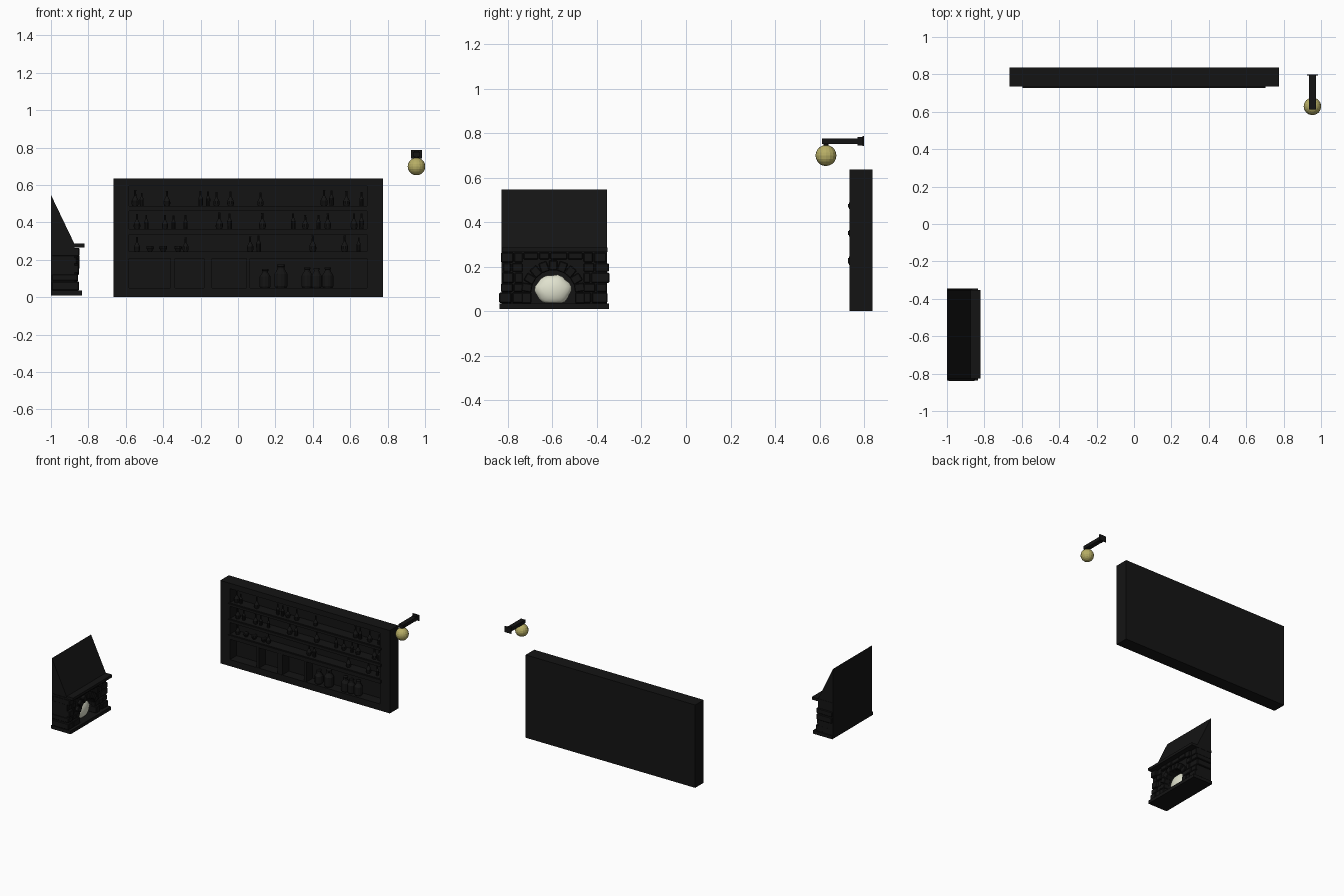
import bpy, bmesh, math, random
from mathutils import Matrix, Vector

if "Cube" in bpy.data.objects:
    bpy.data.objects.remove(bpy.data.objects["Cube"])
random.seed(4)

def mat(name, c):
    m = bpy.data.materials.new(name)
    m.diffuse_color = (*c, 1)
    m.use_nodes = True
    m.node_tree.nodes["Principled BSDF"].inputs["Base Color"].default_value = m.diffuse_color
    return m

BLACK = mat("charcoal", (0.007, 0.007, 0.007))
FIRE = mat("pale_fire", (0.75, 0.76, 0.62))
GLOW = mat("lamp_glass", (0.47, 0.42, 0.13))

def finish(name, bm, m=BLACK, smooth=False):
    bmesh.ops.recalc_face_normals(bm, faces=bm.faces)
    me = bpy.data.meshes.new(name)
    bm.to_mesh(me)
    bm.free()
    me.materials.append(m)
    o = bpy.data.objects.new(name, me)
    bpy.context.collection.objects.link(o)
    if smooth:
        for p in me.polygons:
            p.use_smooth = True
    return o

def add_box(bm, x0, x1, y0, y1, z0, z1, rot=None):
    M = Matrix.Translation(((x0 + x1) / 2, (y0 + y1) / 2, (z0 + z1) / 2))
    if rot:
        M = M @ rot
    M = M @ Matrix.Diagonal((x1 - x0, y1 - y0, z1 - z0, 1))
    bmesh.ops.create_cube(bm, size=1, matrix=M)

def box(name, *d):
    bm = bmesh.new()
    add_box(bm, *d)
    return finish(name, bm)

def prism(name, pts, to3d, vec):
    bm = bmesh.new()
    f = bm.faces.new([bm.verts.new(to3d(*p)) for p in pts])
    r = bmesh.ops.extrude_face_region(bm, geom=[f])
    bmesh.ops.translate(bm, vec=vec, verts=[g for g in r["geom"] if isinstance(g, bmesh.types.BMVert)])
    return finish(name, bm)

def add_lathe(bm, prof, x, y, z, n=10):
    rings = []
    for r, h in prof:
        rings.append([bm.verts.new((x + r * math.cos(2 * math.pi * i / n),
                                    y + r * math.sin(2 * math.pi * i / n), z + h)) for i in range(n)])
    for a, b in zip(rings, rings[1:]):
        for i in range(n):
            bm.faces.new((a[i], a[(i + 1) % n], b[(i + 1) % n], b[i]))
    bm.faces.new(rings[0][::-1])
    bm.faces.new(rings[-1])

# Cabinet carcass
X0, X1, L, R = -0.665, 0.775, -0.583, 0.69
box("cabinet_back", X0, X1, 0.815, 0.838, 0, 0.636)
box("cabinet_side_left", X0, L, 0.735, 0.82, 0, 0.636)
box("cabinet_side_right", R, X1, 0.735, 0.82, 0, 0.636)
box("cabinet_top", L, R, 0.735, 0.82, 0.595, 0.636)
box("cabinet_plinth", L, R, 0.735, 0.82, 0, 0.05)

# Shelves with thin front lips, and lower dividers
shelves = [(0.207, 0.245), (0.335, 0.365), (0.46, 0.487)]
for i, (a, b) in enumerate(shelves):
    box(f"shelf_{i + 1}", L, R, 0.733, 0.82, a, b)
    box(f"shelf_lip_{i + 1}", L - 0.012, R + 0.012, 0.728, 0.737, a + 0.006, b - 0.006)
for i, (a, b) in enumerate([(-0.36, -0.337), (-0.182, -0.139), (0.045, 0.064)]):
    box(f"lower_divider_{i + 1}", a, b, 0.738, 0.82, 0.05, 0.207)

# Bottles standing on the shelves
flask = [(0.014, 0), (0.018, 0.012), (0.017, 0.028), (0.006, 0.05), (0.005, 0.075), (0.007, 0.08)]
slim = [(0.011, 0), (0.012, 0.04), (0.005, 0.055), (0.005, 0.078)]
cup = [(0.012, 0), (0.022, 0.018), (0.02, 0.03)]
rows = {
    0.245: [(-.54, 0), (-.47, 2), (-.40, 2), (-.32, 2), (-.28, 0), (.065, 0), (.11, 1), (.40, 0), (.57, 0), (.645, 1)],
    0.365: [(-.54, 0), (-.49, 1), (-.39, 0), (-.345, 1), (-.28, 1), (-.10, 0), (-.045, 1), (.13, 0), (.295, 1),
            (.36, 0), (.43, 1), (.48, 0), (.62, 0), (.66, 1)],
    0.487: [(-.55, 0), (-.515, 1), (-.38, 0), (-.20, 1), (-.16, 1), (-.115, 0), (-.04, 0), (.12, 0), (.46, 0),
            (.50, 1), (.58, 0), (.66, 1)],
}
bm = bmesh.new()
for z, row in rows.items():
    for x, k in row:
        s = random.uniform(0.9, 1.1)
        add_lathe(bm, [(r * s, h * s) for r, h in (flask, slim, cup)[k]], x, 0.77, z)
finish("small_bottles", bm)

# Large jars in the lower right bay
jar = [(0.85, 0), (1, 0.08), (1, 0.6), (0.55, 0.8), (0.5, 0.9), (0.6, 0.92), (0.6, 1)]
bm = bmesh.new()
for x, r, h in [(.145, .03, .10), (.23, .035, .125), (.37, .03, .11), (.42, .028, .105), (.48, .03, .11)]:
    add_lathe(bm, [(r * a, h * b) for a, b in jar], x, 0.775, 0.05, 12)
finish("large_jars", bm)

# Fireplace body with arched opening
CY, CZ, RI = -0.597, 0.085, 0.1
Y0, Y1 = -0.83, -0.354
arch = [(CY + RI * math.cos(t * math.pi / 10), CZ + RI * math.sin(t * math.pi / 10)) for t in range(11)]
pts = [(Y0, 0.02), (Y0, 0.275), (Y1, 0.275), (Y1, 0.02), (CY + RI, 0.02)] + arch + [(CY - RI, 0.02)]
prism("fireplace_body", pts, lambda y, z: (-0.99, y, z), (0.117, 0, 0))
box("fireplace_back", -1, -0.985, Y0, Y1, 0.01, 0.3)
box("hearth_slab", -1, -0.835, -0.838, -0.346, 0.01, 0.035)
box("mantel_shelf", -1, -0.822, -0.826, -0.352, 0.266, 0.286)
prism("chimney_hood", [(-1, 0.547), (-1, 0.28), (-0.872, 0.28)], lambda x, z: (x, Y0, z), (0, Y1 - Y0, 0))

# Pillar stones wrap round the sides
bm = bmesh.new()
for side in (-1, 1):
    z = 0.035
    for h in (0.05, 0.04, 0.05, 0.042, 0.049):
        out = CY + side * random.uniform(0.232, 0.252) + 0.005
        mid = CY + side * random.uniform(0.165, 0.2)
        inn = CY + side * 0.135
        for a, b, back in ((out, mid, -0.995), (mid, inn, -0.9)):
            a, b = sorted((a, b))
            add_box(bm, back, random.uniform(-0.868, -0.848), a + 0.002, b - 0.002, z + 0.002, z + h - 0.002)
        z += h
# Stones above the arch
y = CY - 0.135
for w in (0.07, 0.05, 0.08, 0.07):
    add_box(bm, -0.9, random.uniform(-0.868, -0.852), y + 0.002, y + w - 0.002, 0.232, 0.264)
    y += w
# Arch ring stones
for i in range(9):
    t = math.pi * (i + 0.5) / 9
    c, r = random.uniform(-0.86, -0.848), RI + 0.02
    y, z = CY + r * math.cos(t), CZ + r * math.sin(t)
    add_box(bm, -0.9, c, y - 0.023, y + 0.023, z - 0.019, z + 0.019, Matrix.Rotation(t, 4, 'X'))
for s in (-1, 1):
    add_box(bm, -0.9, -0.853, CY + s * 0.12 - 0.022, CY + s * 0.12 + 0.022, 0.035, 0.084)
stones = finish("fireplace_stones", bm)
bev = stones.modifiers.new("worn_edges", 'BEVEL')
bev.width, bev.segments = 0.004, 1

# Fire, a lumpy blob with pointed tongues
bm = bmesh.new()
bmesh.ops.create_icosphere(bm, subdivisions=3, radius=1)
for v in bm.verts:
    a = math.atan2(v.co.z, v.co.y)
    k = 1 + 0.1 * abs(math.sin(3.5 * a + 0.6)) * (v.co.z > -0.2) + random.uniform(-0.02, 0.02)
    v.co = Vector((-0.915 + 0.042 * v.co.x, CY + 0.077 * k * v.co.y, max(0.036, 0.092 + 0.068 * k * v.co.z)))
finish("fire", bm, FIRE, True)

# Wall lamp
LX, LY = 0.954, 0.629
box("lamp_wall_plate", 0.925, 0.983, 0.793, 0.8, 0.742, 0.786)
box("lamp_arm", 0.936, 0.972, 0.612, 0.795, 0.75, 0.776)
box("lamp_arm_bracket", 0.94, 0.968, 0.77, 0.795, 0.744, 0.782)
bm = bmesh.new()
add_lathe(bm, [(0.014, 0), (0.01, 0.02)], LX, LY, 0.735)
finish("lamp_cap", bm)
bm = bmesh.new()
bmesh.ops.create_uvsphere(bm, u_segments=16, v_segments=10, radius=0.047, matrix=Matrix.Translation((LX, LY, 0.699)))
finish("lamp_globe", bm, GLOW)
